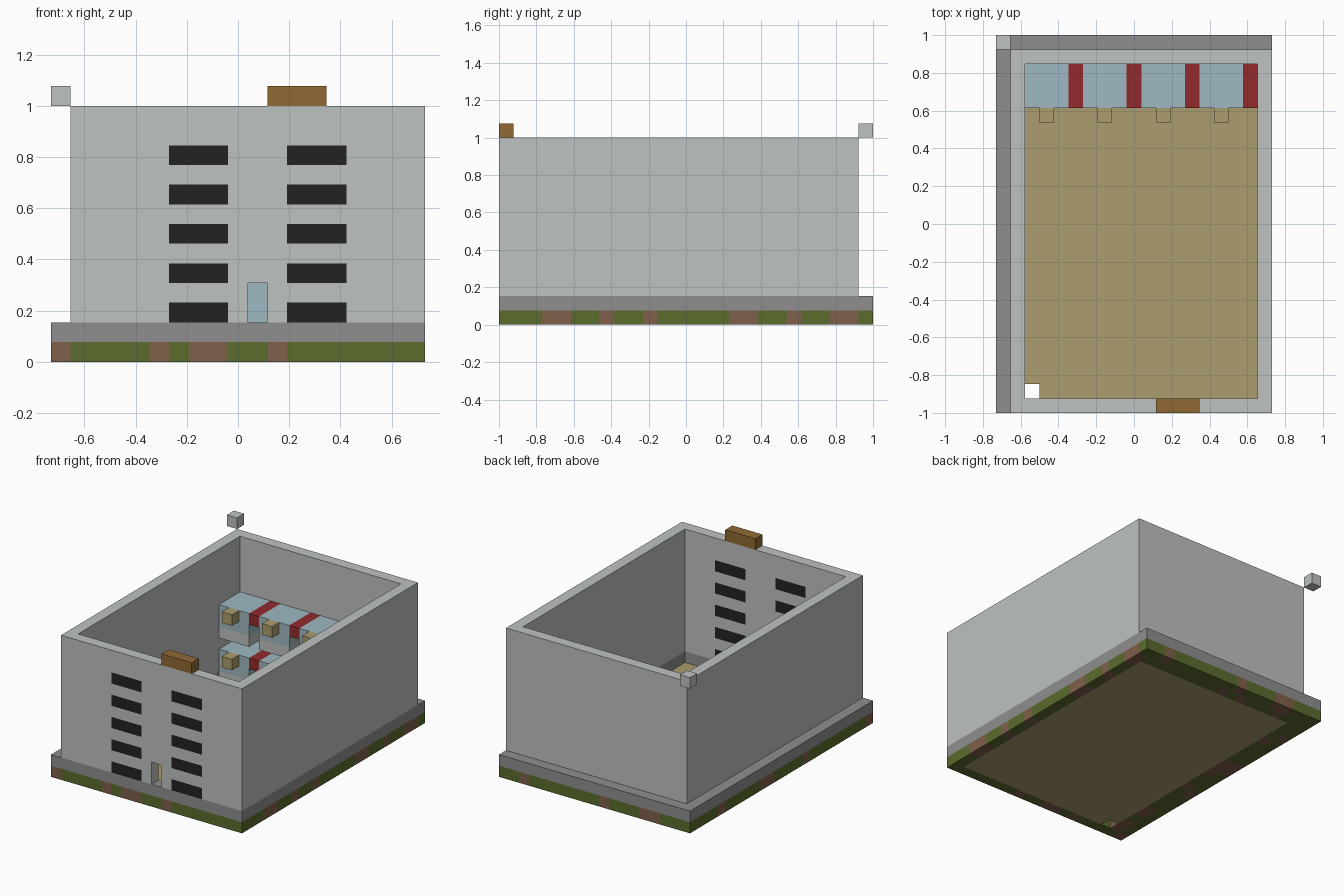
import bpy, bmesh, random
from mathutils import Vector

if "Cube" in bpy.data.objects:
    bpy.data.objects.remove(bpy.data.objects["Cube"], do_unlink=True)

random.seed(4)
NX, NY = 19, 26          # footprint in blocks
U = 2 / NY               # block size


def material(name, hex_code):
    rgb = [int(hex_code[i:i + 2], 16) / 255 for i in (0, 2, 4)]
    lin = [c / 12.92 if c < 0.04045 else ((c + 0.055) / 1.055) ** 2.4 for c in rgb]
    m = bpy.data.materials.new(name)
    m.use_nodes = True
    m.diffuse_color = (*lin, 1)
    bsdf = m.node_tree.nodes["Principled BSDF"]
    bsdf.inputs["Base Color"].default_value = (*lin, 1)
    bsdf.inputs["Roughness"].default_value = 0.9
    return m


WALL = material("pale_grey", "bec2c1")
PAVE = material("mid_grey", "8f8f8f")
GRASS = material("grass_green", "5a6c2c")
SOIL = material("soil_brown", "80604a")
SAND = material("sand", "ab9d6e")
GLASS = material("window_black", "222222")
BLUE = material("pale_blue", "9fb8c1")
RED = material("dark_red", "922a2c")
WOOD = material("wood", "906a35")


def box(i, j, k):
    """All block cells within three half-open ranges."""
    return {(a, b, c) for a in range(*i) for b in range(*j) for c in range(*k)}


def blocks(name, cells, rule):
    """Join block cells into one mesh, keeping only the exposed faces."""
    bm = bmesh.new()
    mats, verts = [], {}
    for cell in sorted(cells):
        mat = rule(*cell) if callable(rule) else rule
        if mat not in mats:
            mats.append(mat)
        for axis in range(3):
            for side in (0, 1):
                near = list(cell)
                near[axis] += 2 * side - 1
                if tuple(near) in cells:
                    continue
                ring = []
                for a, b in ((0, 0), (1, 0), (1, 1), (0, 1)):
                    p = list(cell)
                    p[axis] += side
                    p[(axis + 1) % 3] += a
                    p[(axis + 2) % 3] += b
                    p = tuple(p)
                    if p not in verts:
                        verts[p] = bm.verts.new(Vector((p[0] - NX / 2, p[1] - NY / 2, p[2])) * U)
                    ring.append(verts[p])
                face = bm.faces.new(ring if side else ring[::-1])
                face.material_index = mats.index(mat)
    bmesh.ops.dissolve_limit(bm, angle_limit=0.01, verts=bm.verts[:], edges=bm.edges[:],
                             delimit={'MATERIAL'})
    me = bpy.data.meshes.new(name)
    bm.to_mesh(me)
    bm.free()
    for m in mats:
        me.materials.append(m)
    ob = bpy.data.objects.new(name, me)
    bpy.context.collection.objects.link(ob)
    return ob


inside = ((2, NX - 1), (1, NY - 2))

# Ground border of grass with patches of soil
front_soil, right_soil = {0, 5, 7, 8, 11}, {3, 4, 7, 10, 16, 17, 20, 23, 24}
back_soil, left_soil = {3, 4, 8, 16}, {9, 14, 15, 21}


def ground_rule(i, j, k):
    if j == 0:
        soil = i in front_soil
    elif i == NX - 1:
        soil = j in right_soil
    elif j == NY - 1:
        soil = i in back_soil
    elif i == 0:
        soil = j in left_soil
    else:
        soil = random.random() < 0.25
    return SOIL if soil else GRASS


footprint = ((0, NX), (0, NY))
blocks("ground_border", box(*footprint, (0, 1)) - box(*inside, (0, 1)), ground_rule)
blocks("pavement", box(*footprint, (1, 2)) - box(*inside, (1, 2)), PAVE)

# Sand floor with one missing block in the corner
blocks("floor", box(*inside, (0, 1)) - {(2, 1, 0)}, SAND)


# Walls with two columns of windows and an open doorway
def wall_rule(i, j, k):
    window = j == 0 and k % 2 == 0 and k < 12 and (6 <= i <= 8 or 12 <= i <= 14)
    return GLASS if window else WALL


doorway = box((10, 11), (0, 1), (2, 4))
blocks("walls", box((1, NX), (0, NY - 1), (2, 13)) - box(*inside, (2, 13)) - doorway, wall_rule)

# Two tiers of counters along the back, split by red bands
for tier, z in (("lower", 1), ("upper", 5)):
    for n in range(4):
        x = 2 + 4 * n
        tag = f"{tier}_{n + 1}"
        blocks("counter_base_" + tag, box((x, x + 3), (21, 24), (z, z + 1)), WALL)
        blocks("counter_" + tag, box((x, x + 3), (21, 24), (z + 1, z + 3)), BLUE)
        blocks("divider_" + tag, box((x + 3, x + 4), (21, 24), (z + 2, z + 3)), RED)
        blocks("knob_" + tag, {(x + 1, 20, z + 2)}, SAND)

# Rooftop board and corner block
blocks("roof_board", box((11, 14), (0, 1), (13, 14)), WOOD)
blocks("corner_block", {(0, NY - 1, 13)}, WALL)
